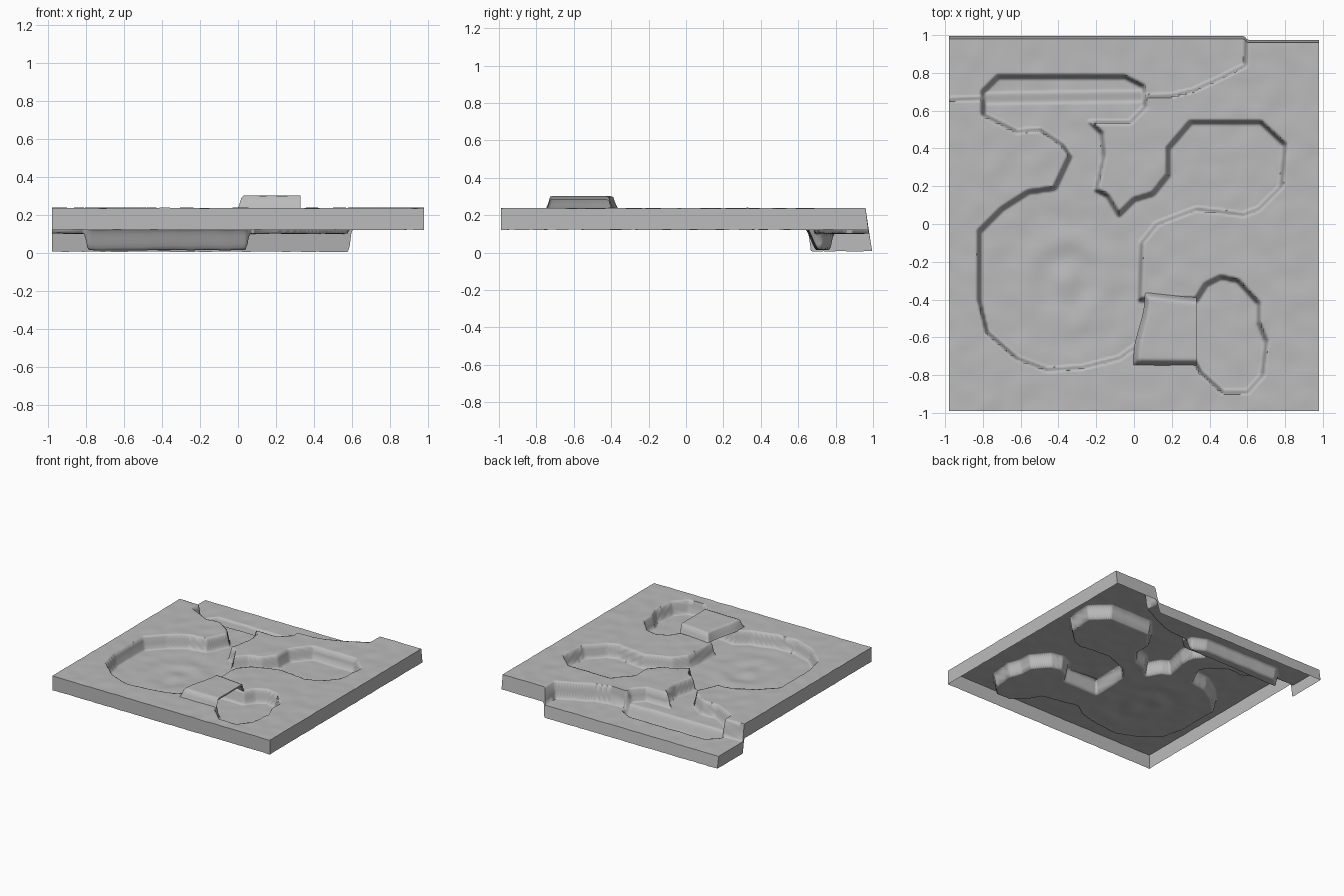
import bpy, bmesh, math
from mathutils import Vector, noise

if "Cube" in bpy.data.objects:
    bpy.data.objects.remove(bpy.data.objects["Cube"])

# Outline of all joined pools and streams (top view)
POOLS = [(-.8, .58), (-.8, .7), (-.72, .78), (-.05, .78), (.05, .73), (.06, .62), (-.02, .54),
         (-.23, .54), (-.17, .48), (-.16, .36), (-.2, .18), (-.14, .15), (-.08, .05), (0, .13),
         (.1, .16), (.18, .26), (.18, .4), (.3, .54), (.67, .54), (.8, .42), (.78, .2),
         (.66, .08), (.58, .05), (.33, .08), (.12, 0), (.04, -.1), (.03, -.4), (.33, -.4),
         (.38, -.32), (.46, -.28), (.55, -.3), (.66, -.42), (.66, -.52), (.7, -.62), (.68, -.8),
         (.6, -.89), (.47, -.89), (.35, -.78), (.31, -.7), (.02, -.64), (-.08, -.71),
         (-.28, -.76), (-.46, -.77), (-.62, -.71), (-.78, -.57), (-.82, -.4), (-.82, -.04),
         (-.7, .08), (-.56, .17), (-.42, .19), (-.34, .36), (-.38, .42), (-.5, .5), (-.62, .49)]
# Lower terrace along the back edge
TERRACE = [(-1.5, .645), (-.8, .665), (.2, .68), (.32, .71), (.45, .77), (.59, .84), (.6, 1.5), (-1.5, 1.5)]


def depth_inside(poly, x, y):
    """Signed distance to an outline, positive inside."""
    best, inside = 9.0, False
    for (ax, ay), (bx, by) in zip(poly, poly[1:] + poly[:1]):
        dx, dy = bx - ax, by - ay
        t = max(0, min(1, ((x - ax) * dx + (y - ay) * dy) / (dx * dx + dy * dy)))
        best = min(best, math.hypot(x - ax - t * dx, y - ay - t * dy))
        if (ay > y) != (by > y) and x < ax + (y - ay) / dy * dx:
            inside = not inside
    return best if inside else -best


def step(d, width):
    t = max(0, min(1, d / width + .5))
    return t * t * (3 - 2 * t)


def rough(x, y, s=9):
    return noise.noise(Vector((x * s, y * s, 3.1)))


def finish(bm, name):
    bmesh.ops.recalc_face_normals(bm, faces=bm.faces)
    if sum(f.normal.z for f in bm.faces) < 0:
        bmesh.ops.reverse_faces(bm, faces=bm.faces)
    me = bpy.data.meshes.new(name)
    bm.to_mesh(me)
    bm.free()
    ob = bpy.data.objects.new(name, me)
    bpy.context.collection.objects.link(ob)
    me.materials.append(stone)
    bpy.ops.object.select_all(action='DESELECT')
    ob.select_set(True)
    bpy.context.view_layer.objects.active = ob
    bpy.ops.object.shade_smooth_by_angle(angle=math.radians(75))


stone = bpy.data.materials.new("grey_stone")
stone.diffuse_color = (.5, .5, .5, 1)
stone.use_nodes = True
stone.node_tree.nodes["Principled BSDF"].inputs["Base Color"].default_value = stone.diffuse_color

# Land sheet with sunken pools and terrace
N = 200
bm = bmesh.new()
rows, foot = [], {}
for j in range(N + 1):
    row = []
    for i in range(N + 1):
        x, y = -.98 + 1.96 * i / N, -.99 + 1.95 * j / N
        edge = depth_inside(TERRACE, x, y) if y > .5 else -1
        pool = step(depth_inside(POOLS, x, y), .024)
        low = step(edge, .02 + .05 * pool)
        r = math.hypot(x + .36, y + .3)
        ripple = .007 * math.cos(r * 28) * max(0, 1 - r / .5)
        z = .237 - .135 * low - pool * (.107 - .02 * low - ripple) + .004 * rough(x, y)
        v = bm.verts.new((x, y + .02 * low * step(y - .93, .06), z))
        foot[v] = .122 - .115 * low
        row.append(v)
    rows.append(row)
for a, b in zip(rows, rows[1:]):
    for i in range(N):
        bm.faces.new((a[i], a[i + 1], b[i + 1], b[i]))

# Open-bottomed skirt around the border
border = rows[0] + [r[-1] for r in rows[1:]] + rows[-1][-2::-1] + [r[0] for r in rows[-2:0:-1]]
lower = []
for v in border:
    push = .015 if v.co.y > .94 else 0
    lower.append(bm.verts.new((v.co.x, v.co.y + push, foot[v] + .003 * rough(v.co.x, v.co.y, 15))))
for i in range(len(border)):
    k = (i + 1) % len(border)
    bm.faces.new((border[i], lower[i], lower[k], border[k]))
finish(bm, "land_with_pools")

# Raised natural bridge over the stream between the large and small pools
bm = bmesh.new()
M, rows = 30, []
for j in range(M + 1):
    row = []
    for i in range(M + 1):
        u, w = i / M, j / M
        x0 = -.005 + .06 * step(w - .5, .8)
        x = x0 + (.33 - x0) * u
        y = -.75 + .39 * w - .03 * u * w
        edge = min(u * .33, w * .39, (1 - w) * .39)
        row.append(bm.verts.new((x, y, .232 + .07 * step(edge - .015, .03) + .003 * rough(x, y))))
    rows.append(row)
for a, b in zip(rows, rows[1:]):
    for i in range(M):
        bm.faces.new((a[i], a[i + 1], b[i + 1], b[i]))
# short lip hanging from the open side
side = [r[-1] for r in rows]
lip = [bm.verts.new((.32, v.co.y, max(.232, v.co.z - .02))) for v in side]
for i in range(M):
    bm.faces.new((side[i], lip[i], lip[i + 1], side[i + 1]))
finish(bm, "stream_bridge")
